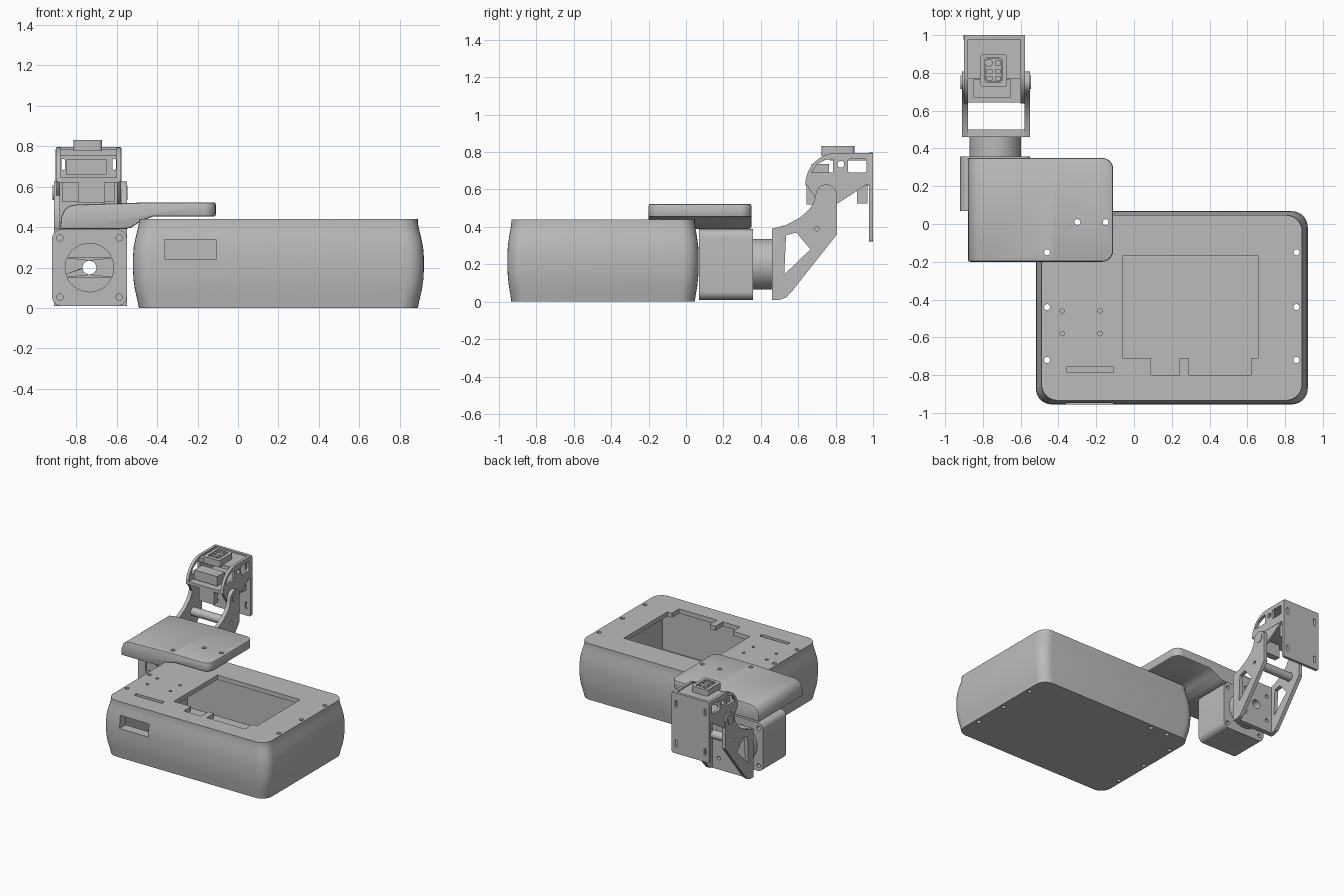
import bpy, bmesh, math
from mathutils import Vector

old = bpy.data.objects.get("Cube")
if old:
    bpy.data.objects.remove(old, do_unlink=True)

grey = bpy.data.materials.new("plain grey")
grey.use_nodes = True
grey.diffuse_color = (0.5, 0.5, 0.5, 1)
grey.node_tree.nodes["Principled BSDF"].inputs["Base Color"].default_value = (0.5, 0.5, 0.5, 1)

PLACE = {"x": lambda u, v, w: (w, u, v),
         "y": lambda u, v, w: (u, w, v),
         "z": lambda u, v, w: (u, v, w)}


def loft(name, axis, rings):
    """Skin a stack of (outline, level) rings along an axis and cap both ends."""
    bm = bmesh.new()
    rows = [[bm.verts.new(PLACE[axis](u, v, w)) for u, v in pts] for pts, w in rings]
    n = len(rows[0])
    for low, high in zip(rows, rows[1:]):
        for i in range(n):
            j = (i + 1) % n
            bm.faces.new((low[i], low[j], high[j], high[i]))
    bm.faces.new(rows[0])
    bm.faces.new(rows[-1])
    bmesh.ops.recalc_face_normals(bm, faces=bm.faces)
    mesh = bpy.data.meshes.new(name)
    bm.to_mesh(mesh)
    bm.free()
    mesh.materials.append(grey)
    ob = bpy.data.objects.new(name, mesh)
    bpy.context.scene.collection.objects.link(ob)
    return ob


def prism(name, axis, pts, a, b):
    return loft(name, axis, [(pts, a), (pts, b)])


def rect(u0, u1, v0, v1, r=0, n=7):
    if r == 0:
        return [(u0, v0), (u1, v0), (u1, v1), (u0, v1)]
    pts = []
    for k, (u, v) in enumerate([(u1 - r, v1 - r), (u0 + r, v1 - r), (u0 + r, v0 + r), (u1 - r, v0 + r)]):
        for i in range(n + 1):
            t = (k + i / n) * math.pi / 2
            pts.append((u + r * math.cos(t), v + r * math.sin(t)))
    return pts


def disc(u, v, r, n=32, start=0, turn=360):
    steps = n if turn == 360 else n + 1
    return [(u + r * math.cos(math.radians(start + turn * i / n)),
             v + r * math.sin(math.radians(start + turn * i / n))) for i in range(steps)]


def box(name, x0, x1, y0, y1, z0, z1):
    return prism(name, "z", rect(x0, x1, y0, y1), z0, z1)


def cyl(name, axis, u, v, r, a, b, n=32):
    return prism(name, axis, disc(u, v, r, n), a, b)


def apply(ob, mod):
    bpy.context.view_layer.objects.active = ob
    bpy.ops.object.modifier_apply(modifier=mod.name)


def cut(ob, cutters, operation="DIFFERENCE"):
    for c in cutters:
        mod = ob.modifiers.new("cut", "BOOLEAN")
        mod.operation, mod.solver, mod.object = operation, "EXACT", c
        apply(ob, mod)
        bpy.data.objects.remove(c, do_unlink=True)


def bevel(ob, width, segments=2):
    mod = ob.modifiers.new("bevel", "BEVEL")
    mod.width, mod.segments, mod.limit_method = width, segments, "ANGLE"
    mod.angle_limit = math.radians(40)
    apply(ob, mod)


# Bulging hollow case
bulge = [(0, .03), (.04, .022), (.09, .01), (.14, .003), (.19, 0), (.25, 0),
         (.3, .004), (.35, .014), (.39, .024), (.42, .03), (.44, .03)]
case = loft("case", "z", [(rect(-.52 + d, .92 - d, -.955 + .7 * d, .068 - .7 * d, .085), z)
                          for z, d in bulge])
cut(case, [box("cavity", -.42, .82, -.88, -.03, .04, .405)])
opening = [(-.06, -.17), (.66, -.17), (.66, -.71), (.62, -.71), (.62, -.8), (.29, -.8),
           (.29, -.71), (.24, -.71), (.24, -.8), (.09, -.8), (.09, -.71), (-.06, -.71)]
cutters = [prism("screen_opening", "z", opening, .3, .6),
           box("cable_slot", -.355, -.11, -.785, -.755, .3, .6),
           box("front_window", -.36, -.11, -1.1, -.8, .24, .34)]
cutters += [cyl("post_hole", "z", x, y, .012, .3, .6, 12) for x in (-.38, -.18) for y in (-.46, -.58)]
cutters += [cyl("screw_hole", "z", x, y, .016, -.1, .6, 16) for x in (-.46, .86) for y in (-.15, -.44, -.72)]
cutters += [cyl("screw_hole", "z", x, .01, .016, -.1, .6, 16) for x in (-.3, -.15)]
cut(case, cutters)

# Mounting plate rolled over on its outer side
profile = [(-.88, .39), (-.57, .39), (-.53, .397), (-.47, .435), (-.42, .452), (-.11, .452),
           (-.11, .523), (-.42, .523), (-.8, .512), (-.835, .505), (-.86, .485), (-.875, .45)]
plate = prism("mounting_plate", "y", profile, -.2, .35)
cut(plate, [prism("corner_trim", "z", rect(-1.2, -.11, -.2, .35, .06), .2, .7)], "INTERSECT")
bevel(plate, .012)
cut(plate, [cyl("plate_hole", "z", x, y, .016, .3, .7, 16)
            for x, y in ((-.3, .01), (-.15, .01), (-.46, -.15))])

# Motor body with recessed horn, corner screws and hollow axle
MX, MZ = -.735, .2
motor = prism("motor_body", "y", rect(-.92, -.55, .01, .388, .045), .07, .358)
cut(motor, [cyl("horn_recess", "y", MX, MZ, .12, 0, .085, 48),
            cyl("axle_hole", "y", MX, MZ, .034, 0, .5)]
    + [cyl("corner_hole", "y", MX + sx * .147, MZ + sz * .147, .016, y, y + .1, 16)
       for sx in (-1, 1) for sz in (-1, 1) for y in (.03, .3)])
lens = disc(MX, MZ - .17, .206, 12, 35, 110) + disc(MX, MZ + .17, .206, 12, 215, 110)
horn = prism("motor_horn", "y", lens, .073, .09)
cut(horn, [cyl("axle_hole", "y", MX, MZ, .034, 0, .5)])
turret = cyl("turning_drum", "y", MX, MZ, .136, .35, .462, 48)
cut(turret, [cyl("axle_hole", "y", MX, MZ, .034, 0, .6)])

# Fork bracket: back web, two arms, crossing rod and pivots
web = prism("fork_web", "y", rect(-.91, -.55, .01, .39, .03), .46, .5)
cut(web, [cyl("axle_hole", "y", MX, MZ, .034, .4, .6)]
    + [cyl("web_hole", "y", MX + sx * .1, MZ + sz * .1, .014, .4, .6, 16)
       for sx in (-1, 1) for sz in (-1, 1)])
arm_outline = [(.46, .01), (.5, .01), (.535, .022), (.57, .06), (.807, .36)]
arm_outline += disc(.75, .57, .057, 12, -5, 185)
arm_outline += [(.685, .535), (.66, .495), (.61, .45), (.54, .412), (.46, .39)]
triangle = [(.525, .145), (.665, .28), (.59, .37), (.535, .355)]
for side, x0, x1 in (("right", -.91, -.88), ("left", -.58, -.55)):
    arm = prism("fork_arm_" + side, "x", arm_outline, x0, x1)
    cut(arm, [prism("arm_window", "x", triangle, x0 - .1, x1 + .1),
              cyl("rod_hole", "x", .7, .39, .012, x0 - .1, x1 + .1, 16)])
    outer = x0 - .008 if side == "right" else x1 + .004
    cyl("pivot_" + side, "x", .75, .57, .035, min(outer, x0), max(outer, x1))
cyl("crossing_rod", "x", .7, .39, .033, -.885, -.575)

# Tilting head: arched cheeks with ears
arch = [(1, .625), (1, .795), (.81, .795)]
arch += disc(.81, .625, .172, 10, 100, 80)
front_window = [(.67, .69), (.785, .69), (.785, .763), (.745, .758), (.7, .735)]
ear = [(.64, .635), (.98, .635), (.81, .525), (.75, .51), (.7, .54)]
for side, x0, x1 in (("right", -.9, -.878), ("left", -.6, -.578)):
    cheek = prism("head_cheek_" + side, "x", arch, x0, x1)
    cut(cheek, [prism("cheek_window", "x", front_window, x0 - .1, x1 + .1),
                prism("cheek_slot", "x", rect(.865, .965, .69, .763, .012, 3), x0 - .1, x1 + .1),
                cyl("cheek_hole", "x", .828, .735, .018, x0 - .1, x1 + .1, 16)])
    prism("head_ear_" + side, "x", ear, x0 + .002, x1 - .002)

# Head floor, top deck, crossbar and hanging blocks
box("head_floor", -.89, -.59, .642, .985, .622, .645)
box("head_top_deck", -.89, -.59, .77, .985, .755, .785)
box("head_crossbar", -.85, -.65, .67, .765, .66, .735)
box("servo_front", -.79, -.66, .645, .695, .52, .63)
box("servo_rear", -.87, -.61, .915, .97, .525, .63)

# Back panel with four slots
panel = prism("head_back_panel", "y", rect(-.902, -.576, .322, .797, .012, 3), .978, 1)
cut(panel, [prism("panel_slot", "y", rect(x - .009, x + .009, z - .028, z + .028, .008, 3), .9, 1.1)
            for x in (-.865, -.613) for z in (.4, .71)])

# Sensor block on top with small sockets
sensor = prism("sensor_block", "z", rect(-.815, -.672, .725, .9, .018, 4), .78, .832)
cut(sensor, [prism("sensor_recess", "z", rect(-.79, -.697, .75, .88, .012, 3), .82, .9)])
inner = prism("sensor_face", "z", rect(-.785, -.702, .755, .875, .01, 3), .81, .83)
cut(inner, [cyl("lens_socket", "z", -.768, .853, .018, .815, .9, 20)]
    + [box("pin_socket", x - .014, x + .014, y - .01, y + .01, .815, .9)
       for x, y in ((-.72, .853), (-.765, .808), (-.72, .808), (-.765, .772), (-.72, .772))])

# Smooth curved walls, keep edges sharp
bpy.ops.object.select_all(action="DESELECT")
for ob in bpy.context.scene.objects:
    if ob.type == "MESH":
        ob.select_set(True)
        bpy.context.view_layer.objects.active = ob
bpy.ops.object.shade_smooth_by_angle(angle=math.radians(28))
